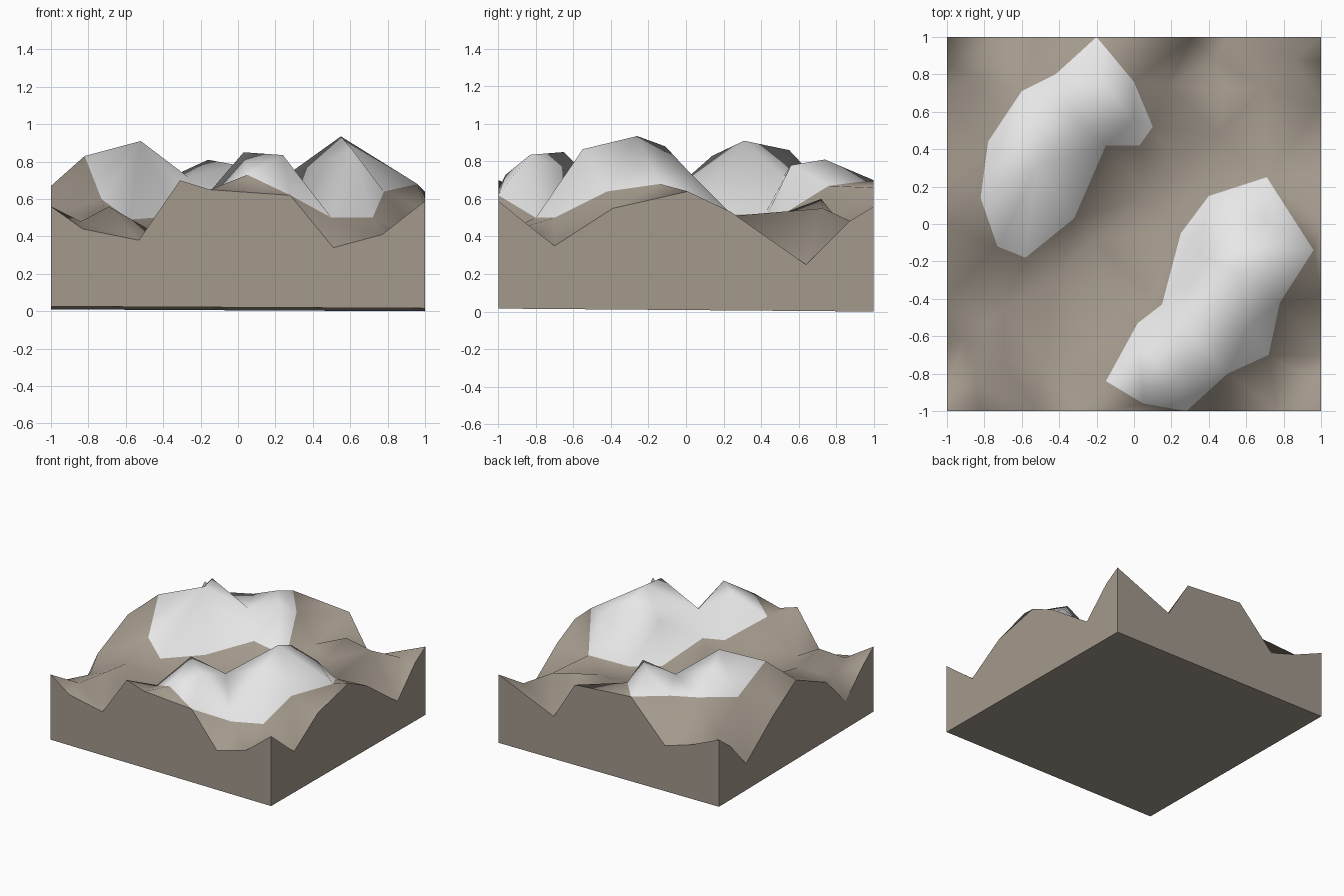
import bpy
import bmesh
from mathutils import Vector
from mathutils.geometry import delaunay_2d_cdt

cube = bpy.data.objects.get("Cube")
if cube:
    bpy.data.objects.remove(cube, do_unlink=True)


def make_material(name, red, green, blue):
    material = bpy.data.materials.new(name)
    material.use_nodes = True
    color = (red, green, blue, 1)
    material.diffuse_color = color
    shader = material.node_tree.nodes["Principled BSDF"]
    shader.inputs["Base Color"].default_value = color
    shader.inputs["Roughness"].default_value = .9
    return material


rock = make_material("brown_rock", .37, .32, .265)
snow = make_material("white_snow", .8, .8, .8)

# Skyline of each side wall: position along the side, height
front_rim = [(-1, .56), (-.83, .44), (-.53, .38), (-.31, .7), (-.15, .65),
             (.28, .62), (.51, .34), (.77, .41), (1, .59)]
back_rim = [(-1, .56), (-.74, .45), (-.51, .38), (-.2, .7), (.31, .66),
            (.5, .35), (1, .56)]
right_rim = [(-.84, .46), (-.7, .35), (-.39, .55), (.01, .64), (.24, .53),
             (.64, .25), (.87, .48)]
left_rim = [(-.87, .46), (-.64, .25), (-.39, .5), (0, .67), (.3, .49),
            (.65, .23), (.85, .45)]

# Outline of the snow cap on each mountain
back_cap = [(-.2, 1, .7), (0, .76, .67), (.1, .52, .52), (.03, .42, .49),
            (-.15, .42, .52), (-.32, .03, .51), (-.58, -.18, .49),
            (-.73, -.12, .6), (-.82, .14, .83), (-.78, .44, .64),
            (-.6, .71, .69), (-.42, .8, .69)]
front_cap = [(.28, -1, .62), (.05, -.96, .73), (-.15, -.84, .64),
             (.02, -.53, .52), (.15, -.43, .54), (.25, -.05, .43),
             (.4, .15, .46), (.71, .25, .51), (.96, -.14, .68),
             (.78, -.42, .64), (.72, -.7, .5), (.5, -.8, .5)]

# Summits, shoulders and saddles inside the snow
back_summits = [(-.52, .31, .91), (-.62, .55, .86), (-.27, .52, .72),
                (-.16, .74, .81), (0, .56, .78)]
front_summits = [(.55, -.26, .935), (.61, -.55, .865), (.25, -.52, .72),
                 (.24, -.83, .835), (.03, -.65, .85), (.35, -.16, .73),
                 (.56, -.11, .88), (.7, .02, .74)]

# Valley floor and foothills
foothills = [(.07, .15, .4), (-.22, -.08, .39), (-.42, -.3, .41),
             (-.15, -.35, .5), (.07, -.35, .54), (-.2, -.65, .47),
             (-.48, -.75, .44), (-.7, -.45, .52), (-.69, -.74, .56),
             (-.84, -.86, .48), (-.91, -.62, .44), (.18, .74, .46),
             (.43, .88, .4), (.2, .36, .47), (.45, .48, .51),
             (.48, .72, .6), (.7, .73, .55), (.86, .88, .48),
             (-.82, .78, .44), (.86, -.78, .41)]


def collect_heights():
    """Map every ground position to its height."""
    heights = {}
    for side, rim in ((-1, front_rim), (1, back_rim)):
        for along, height in rim:
            heights[(along, side)] = height
    for side, rim in ((-1, left_rim), (1, right_rim)):
        for along, height in rim:
            heights[(side, along)] = height
    for group in (back_cap, front_cap, back_summits, front_summits, foothills):
        for x, y, height in group:
            heights[(x, y)] = height
    return heights


def inside(point, outline):
    """Even-odd test of a ground position against an outline."""
    result = False
    previous = outline[-1]
    for current in outline:
        if (current[1] > point.y) != (previous[1] > point.y):
            share = (point.y - current[1]) / (previous[1] - current[1])
            if point.x < current[0] + share * (previous[0] - current[0]):
                result = not result
        previous = current
    return result


def base_height(x, y):
    """The underside leans very slightly."""
    return .013 - .005 * x - .008 * y


def build_terrain():
    heights = collect_heights()
    places = list(heights)
    index_of = {place: index for index, place in enumerate(places)}

    # Triangulate, keeping the snow lines as edges
    borders = []
    for cap in (back_cap, front_cap):
        ring = [index_of[(x, y)] for x, y, height in cap]
        borders += list(zip(ring, ring[1:] + ring[:1]))
    flat = [Vector(place) for place in places]
    result = delaunay_2d_cdt(flat, borders, [], 0, 1e-5)
    points, triangles, sources = result[0], result[2], result[3]

    bm = bmesh.new()
    verts = []
    for point, source in zip(points, sources):
        height = heights[places[source[0]]]
        verts.append(bm.verts.new((point.x, point.y, height)))
    for triangle in triangles:
        face = bm.faces.new([verts[index] for index in triangle])
        face.smooth = True
        center = face.calc_center_median()
        if inside(center, back_cap) or inside(center, front_cap):
            face.material_index = 1

    # Flat side walls and underside, with a hard edge along the skyline
    rim_edges = [edge for edge in bm.edges if edge.is_boundary]
    walls = bmesh.ops.extrude_edge_only(bm, edges=rim_edges)["geom"]
    for edge in rim_edges:
        edge.smooth = False
    for item in walls:
        if isinstance(item, bmesh.types.BMVert):
            item.co.z = base_height(item.co.x, item.co.y)
        elif isinstance(item, bmesh.types.BMFace):
            item.material_index = 0
            item.smooth = False
    lower_edges = [edge for edge in bm.edges if edge.is_boundary]
    underside = bmesh.ops.contextual_create(bm, geom=lower_edges)["faces"]
    for face in underside:
        face.material_index = 0
        face.smooth = False
    bmesh.ops.recalc_face_normals(bm, faces=bm.faces[:])

    mesh = bpy.data.meshes.new("mountain_terrain")
    bm.to_mesh(mesh)
    bm.free()
    mesh.materials.append(rock)
    mesh.materials.append(snow)
    terrain = bpy.data.objects.new("mountain_terrain", mesh)
    bpy.context.collection.objects.link(terrain)


build_terrain()
